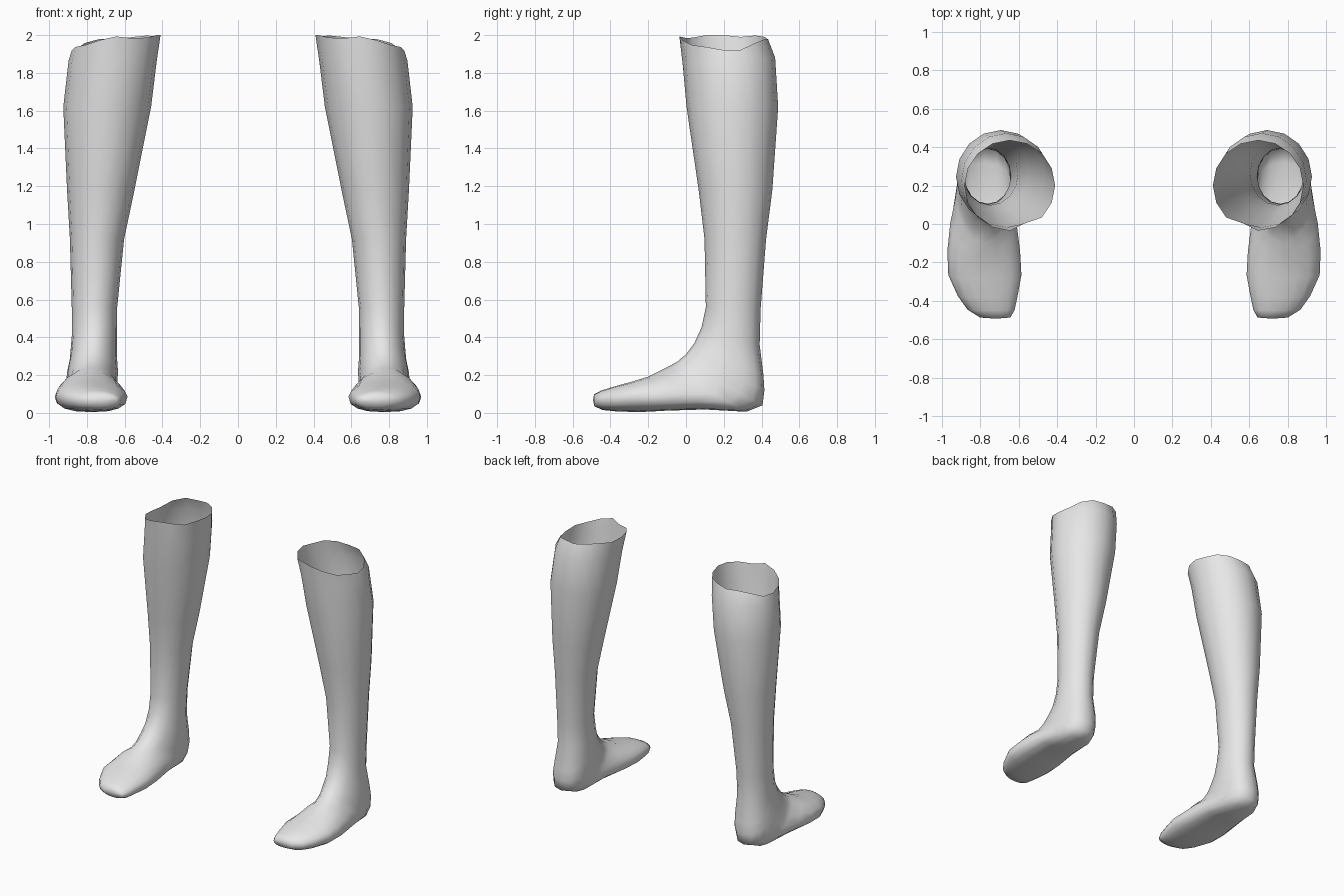
import bpy, bmesh, math

if "Cube" in bpy.data.objects:
    bpy.data.objects.remove(bpy.data.objects["Cube"])

SIDES = 16
skin = bpy.data.materials.new("plain grey")
skin.diffuse_color = (0.8, 0.8, 0.8, 1)
skin.use_nodes = True
skin.node_tree.nodes["Principled BSDF"].inputs["Base Color"].default_value = skin.diffuse_color

# Cross-sections from the open top, round the ankle, to the toe:
# front y, front z, back y, back z, inner x, outer x
SHIN = [
    (-.035, 1.985, .435, 1.985, .41, .88),
    (-.018, 1.85, .472, 1.88, .43, .897),
    (.003, 1.62, .488, 1.62, .46, .925),
    (.067, 1.18, .457, 1.18, .548, .905),
    (.098, .92, .424, .92, .603, .89),
    (.105, .56, .395, .55, .64, .88),
    (.083, .455, .39, .36, .64, .88),
]
FOOT = [
    (.045, .37, .41, .20, .64, .89),
    (.0, .31, .415, .12, .635, .905),
    (-.05, .268, .405, .04, .64, .91),
    (-.1, .242, .32, .006, .63, .925),
    (-.14, .222, .1, .018, .61, .955),
    (-.2, .192, -.1, .012, .592, .97),
    (-.28, .167, -.25, .004, .585, .965),
    (-.38, .14, -.37, .008, .605, .915),
    (-.45, .118, -.44, .015, .62, .865),
    (-.487, .098, -.485, .035, .642, .80),
]


def ring_points(section, rim, foot):
    fy, fz, by, bz, x0, x1 = section
    widest = .4 if -.25 < fy < -.08 and foot else .5   # instep is widest low down
    power = .8 if foot else 1                          # squarer heel and sole
    for k in range(SIDES):
        a = 2 * math.pi * k / SIDES
        c, s = math.cos(a), math.sin(a)
        if c < 0:
            c, s = (math.copysign(abs(v) ** power, v) for v in (c, s))
        if rim and k == SIDES - 1:                     # small crease in the rim
            c, s = c * .9, s * .9
        t = widest + c * ((1 - widest) if c > 0 else widest)
        x = (x0 + x1) / 2 + s * (x1 - x0) / 2
        z = bz + (fz - bz) * t
        if rim:                                        # wavy rim, low on the outer side
            z += s * s * (-.065 if s > 0 else .015) + .008 * math.cos(5 * a)
        yield x, by + (fy - by) * t, min(z, 2.0)


def make_leg(name, side):
    bm = bmesh.new()
    rows = []
    for part in (SHIN, FOOT):
        for section in part:
            points = ring_points(section, not rows, part is FOOT)
            rows.append([bm.verts.new((side * x, y, z)) for x, y, z in points])
    # rounded toe tip
    tip = bm.verts.new((side * .72, -.492, .068))
    for k in range(SIDES):
        n = (k + 1) % SIDES
        for a, b in zip(rows, rows[1:]):
            bm.faces.new((a[k], a[n], b[n], b[k]))
        bm.faces.new((rows[-1][k], rows[-1][n], tip))
    bmesh.ops.recalc_face_normals(bm, faces=bm.faces)
    for f in bm.faces:
        f.smooth = True
    mesh = bpy.data.meshes.new(name)
    bm.to_mesh(mesh)
    bm.free()
    mesh.materials.append(skin)
    bpy.context.collection.objects.link(bpy.data.objects.new(name, mesh))


make_leg("left_lower_leg", 1)
make_leg("right_lower_leg", -1)
